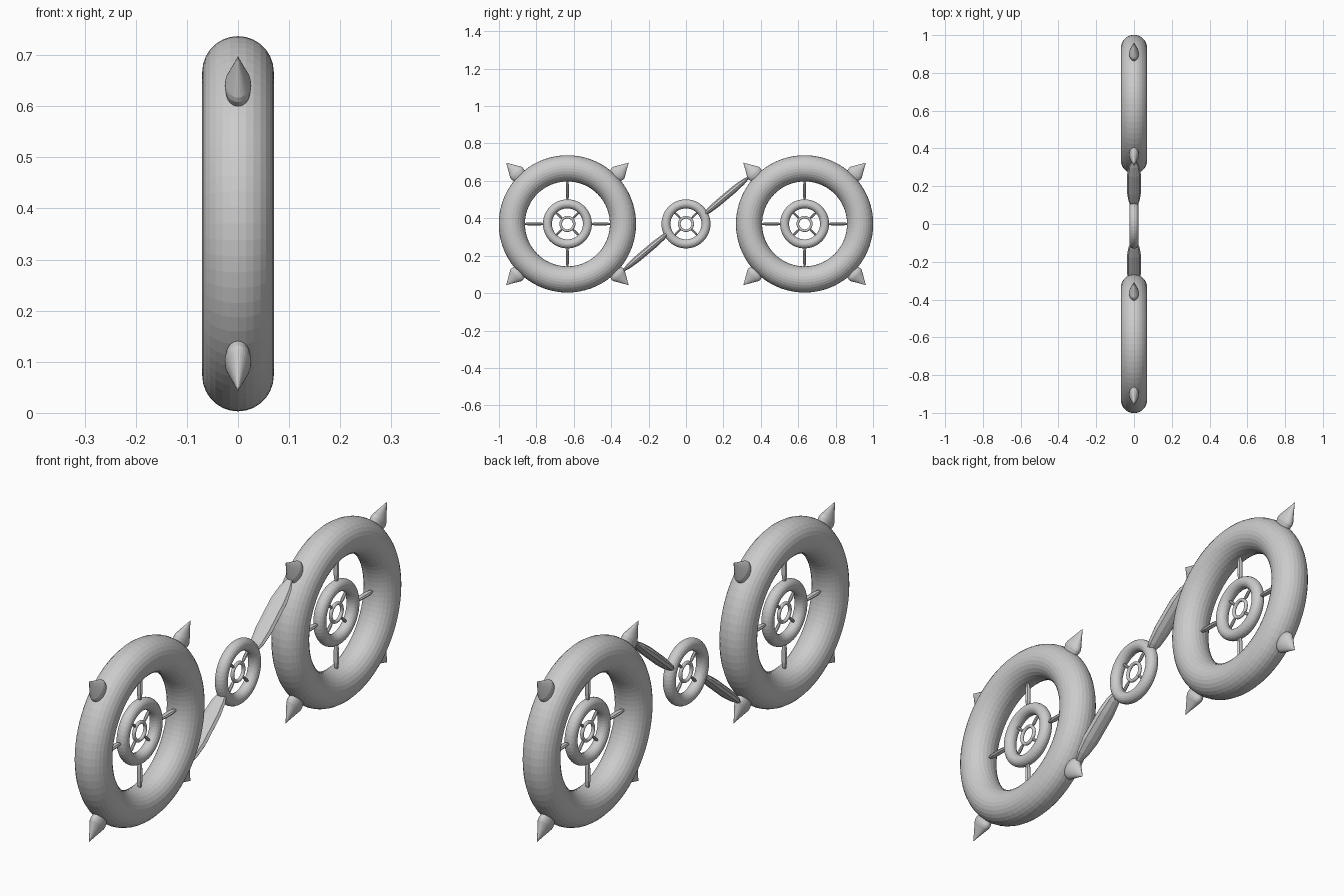
import bpy, bmesh, math
from mathutils import Vector

if "Cube" in bpy.data.objects:
    bpy.data.objects.remove(bpy.data.objects["Cube"])

ZC = 0.37        # height of all the wheel centres
WY = 0.634       # distance of each wheel from the middle

grey = bpy.data.materials.new("plain_grey")
grey.diffuse_color = (0.6, 0.6, 0.6, 1)
grey.use_nodes = True
grey.node_tree.nodes["Principled BSDF"].inputs["Base Color"].default_value = grey.diffuse_color


def ring(name, y, major, minor, seg=64, sides=28):
    """Torus with its axle along x."""
    bpy.ops.mesh.primitive_torus_add(
        location=(0, y, ZC), rotation=(0, math.pi / 2, 0),
        major_radius=major, minor_radius=minor,
        major_segments=seg, minor_segments=sides)
    ob = bpy.context.object
    ob.name = name
    ob.data.materials.append(grey)


def spindle(name, start, end, profile, half_x, half_w, sides):
    """Loft of flattened rings between two (y, z) points.
    profile: (fraction along, relative width); half_x across, half_w in plane."""
    a, b = Vector((0, *start)), Vector((0, *end))
    d = (b - a).normalized()
    side = Vector((0, -d.z, d.y))
    bm = bmesh.new()
    loops = []
    for t, w in profile:
        c = a.lerp(b, t)
        loops.append([bm.verts.new(
            c + Vector((math.cos(k * math.tau / sides) * half_x * w, 0, 0))
            + side * math.sin(k * math.tau / sides) * half_w * w)
            for k in range(sides)])
    for r, s in zip(loops, loops[1:]):
        for k in range(sides):
            n = (k + 1) % sides
            bm.faces.new((r[k], r[n], s[n], s[k]))
    bm.faces.new(loops[0])
    bm.faces.new(loops[-1])
    bmesh.ops.recalc_face_normals(bm, faces=bm.faces)
    me = bpy.data.meshes.new(name)
    bm.to_mesh(me)
    bm.free()
    me.materials.append(grey)
    bpy.context.collection.objects.link(bpy.data.objects.new(name, me))


BLADE = [(0, .4), (.12, .8), (.3, 1), (.7, 1), (.88, .75), (1, .35)]
SPIKE = [(0, .35), (.12, .72), (.25, .93), (.36, 1), (.44, .95), (.6, .68),
         (.8, .34), (1, .02)]


def polar(y, r, deg):
    a = math.radians(deg)
    return y + r * math.cos(a), ZC + r * math.sin(a)


# hubs: one in each wheel and one in the middle
for label, y in (("front", -WY), ("middle", 0), ("rear", WY)):
    ring(label + "_hub_ring", y, 0.107, 0.024, 48, 20)
    ring(label + "_axle_ring", y, 0.036, 0.007, 32, 12)
    for i in range(4):
        deg = 45 + 90 * i
        spindle(label + "_hub_spoke", polar(y, .039, deg), polar(y, .09, deg),
                BLADE, .007, .006, 8)

# big wheels with spokes and spikes
for label, y in (("front", -WY), ("rear", WY)):
    ring(label + "_tyre", y, 0.297, 0.07, 72, 28)
    for i in range(4):
        spindle(label + "_wheel_spoke", polar(y, .125, 90 * i),
                polar(y, .233, 90 * i), BLADE, .012, .0085, 8)
        deg = 45 + 90 * i
        spindle(label + "_tyre_spike", polar(y, .335, deg),
                polar(y, .462, deg), SPIKE, .026, .044, 32)

# blades joining the middle hub to the wheels
for label, s in (("front", -1), ("rear", 1)):
    spindle(label + "_link_blade", (s * .095, ZC + s * .048),
            (s * .333, ZC + s * .248), BLADE, .037, .019, 10)
